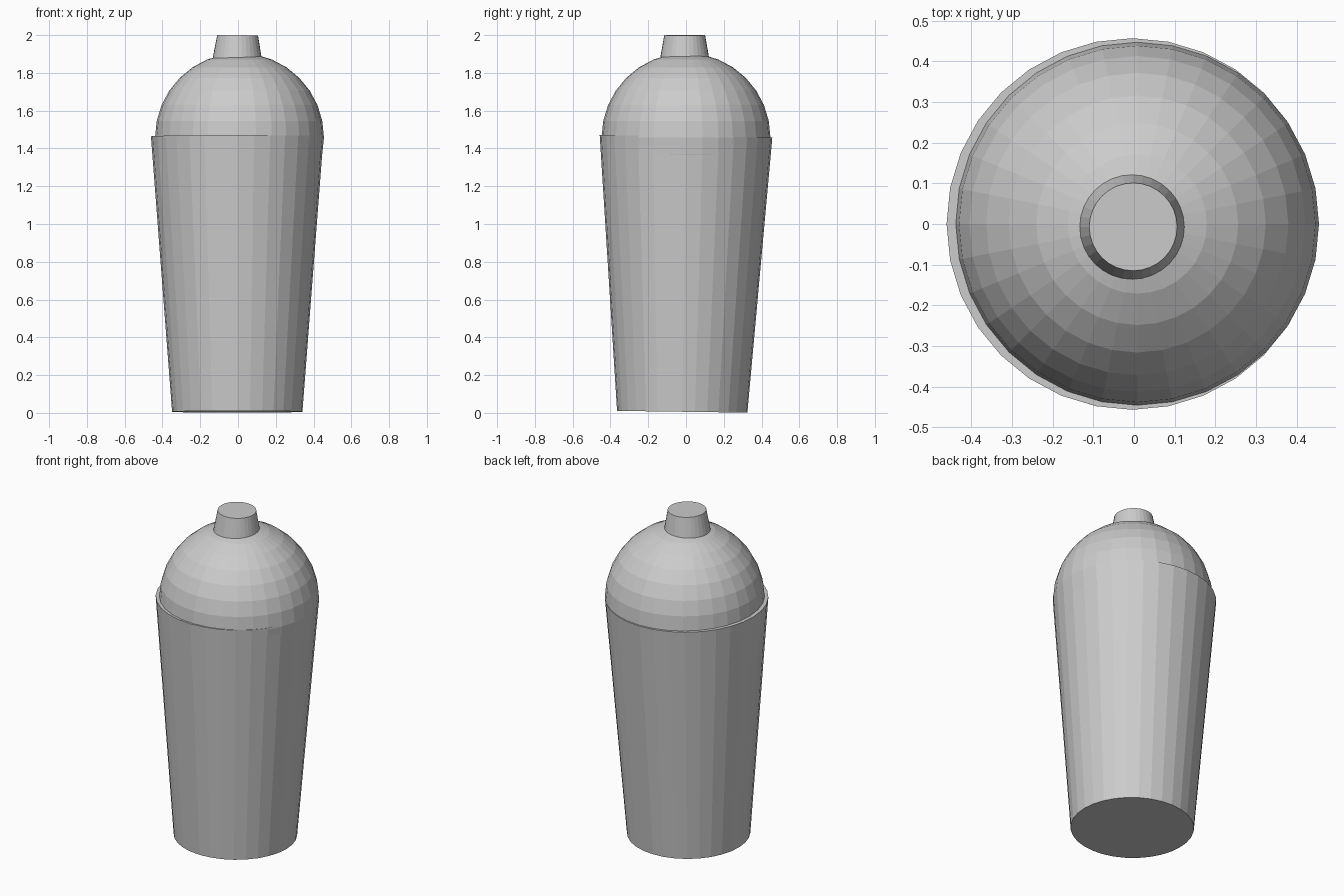
import bpy
from mathutils import Vector

if "Cube" in bpy.data.objects:
    bpy.data.objects.remove(bpy.data.objects["Cube"])


def frustum(name, bottom, top, r_bottom, r_top):
    """Capped 32-sided cone section whose axis runs from bottom to top."""
    a, b = Vector(bottom), Vector(top)
    axis = b - a
    bpy.ops.mesh.primitive_cone_add(
        vertices=32, radius1=r_bottom, radius2=r_top,
        depth=axis.length, location=(a + b) / 2)
    ob = bpy.context.object
    ob.name = name
    ob.rotation_mode = 'QUATERNION'
    ob.rotation_quaternion = Vector((0, 0, 1)).rotation_difference(axis)
    return ob


# Tapered cup, leaning very slightly backwards
frustum("cup_body", (-0.004, -0.02, 0.006), (-0.004, 0.0, 1.464), 0.345, 0.457)

# Domed lid, sunk into the cup and slightly off centre
bpy.ops.mesh.primitive_uv_sphere_add(
    segments=32, ring_count=16, radius=0.447, location=(0.008, 0.0, 1.458))
bpy.context.object.name = "domed_lid"

# Small cap on top
frustum("top_cap", (-0.004, -0.007, 1.87), (-0.002, -0.007, 2.0), 0.131, 0.108)
